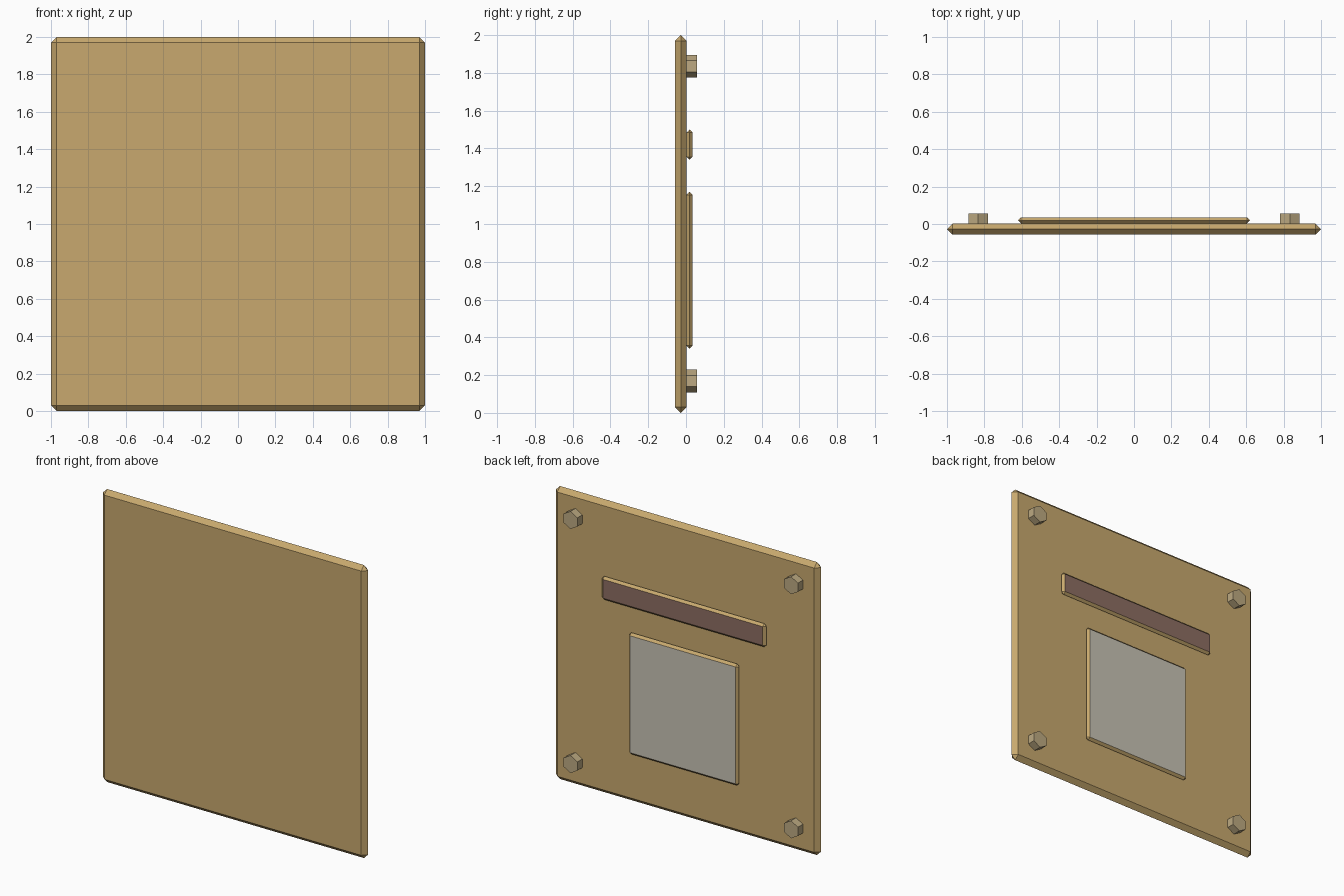
import bpy
import bmesh
from math import radians
from mathutils import Matrix

cube = bpy.data.objects.get("Cube")
if cube:
    bpy.data.objects.remove(cube, do_unlink=True)


def material(name, hex_code):
    def linear(c):
        return c / 12.92 if c <= 0.04045 else ((c + 0.055) / 1.055) ** 2.4
    rgb = [linear(v / 255) for v in bytes.fromhex(hex_code)]
    mat = bpy.data.materials.new(name)
    mat.use_nodes = True
    mat.diffuse_color = (*rgb, 1)
    mat.node_tree.nodes["Principled BSDF"].inputs["Base Color"].default_value = (*rgb, 1)
    return mat


tan = material("tan", "C8A96E")
brown = material("brown", "8D6E63")
pale_grey = material("pale grey", "C8C3B5")
bolt_tan = material("dull tan", "BDAA82")


def finish(bm, name, mats):
    mesh = bpy.data.meshes.new(name)
    bm.to_mesh(mesh)
    bm.free()
    for mat in mats:
        mesh.materials.append(mat)
    obj = bpy.data.objects.new(name, mesh)
    bpy.context.collection.objects.link(obj)
    return obj


def plate(name, width, height, z, y0, y1, mats):
    """Chamfered slab; a second material goes on its rear face."""
    thick = y1 - y0
    bm = bmesh.new()
    bmesh.ops.create_cube(bm, size=1)
    bmesh.ops.scale(bm, vec=(width, thick, height), verts=bm.verts)
    bmesh.ops.translate(bm, vec=(0, (y0 + y1) / 2, z), verts=bm.verts)
    bmesh.ops.bevel(bm, geom=bm.edges[:], offset=thick * 0.499, segments=1,
                    affect='EDGES')
    bm.normal_update()
    if len(mats) > 1:
        for face in bm.faces:
            if face.normal.y > 0.9:
                face.material_index = 1
    return finish(bm, name, mats)


def bolt(name, x, z):
    """Hexagonal head with a corner pointing up."""
    bm = bmesh.new()
    bmesh.ops.create_cone(bm, cap_ends=True, segments=6, radius1=0.06,
                          radius2=0.06, depth=0.054)
    bmesh.ops.rotate(bm, verts=bm.verts, matrix=Matrix.Rotation(radians(90), 3, 'X'))
    # Make sure a corner, not a flat, is at the top
    if max(v.co.z for v in bm.verts) < 0.058:
        bmesh.ops.rotate(bm, verts=bm.verts, matrix=Matrix.Rotation(radians(30), 3, 'Y'))
    bmesh.ops.translate(bm, vec=(x, 0.03, z), verts=bm.verts)
    return finish(bm, name, [bolt_tan])


# Main board and the two raised plates on its rear
plate("board", 2, 2, 1, -0.057, 0.003, [tan])
plate("label_strip", 1.24, 0.16, 1.42, 0.003, 0.035, [tan, brown])
plate("square_plate", 0.83, 0.83, 0.755, 0.003, 0.035, [tan, pale_grey])

# Corner bolts
for side, x in (("left", 0.833), ("right", -0.833)):
    for level, z in (("upper", 1.835), ("lower", 0.169)):
        bolt(f"{level}_{side}_bolt", x, z)
